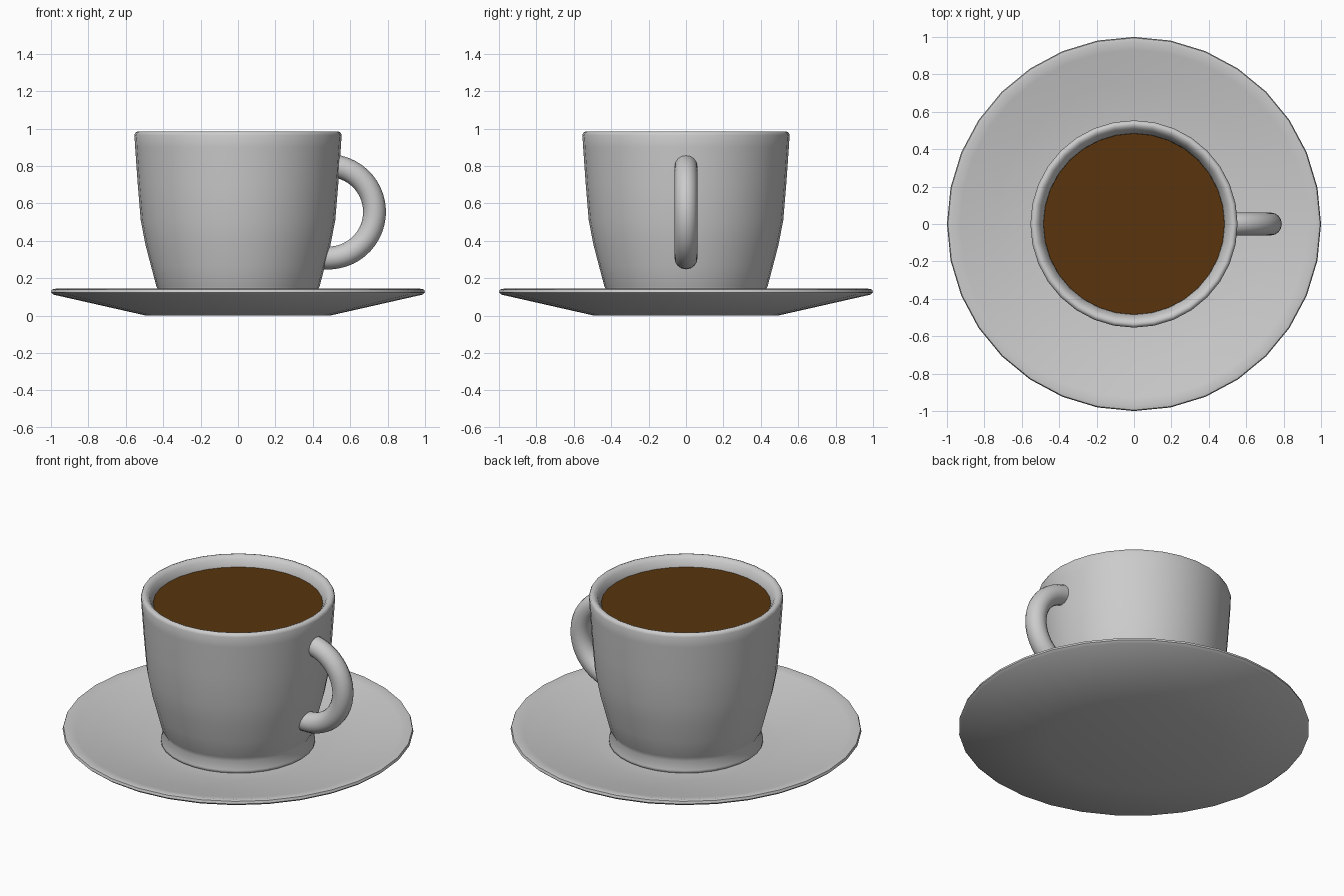
import bpy, bmesh, math

if "Cube" in bpy.data.objects:
    bpy.data.objects.remove(bpy.data.objects["Cube"])

SIDES = 32


def finish(bm, name, angle=60):
    bmesh.ops.remove_doubles(bm, verts=bm.verts, dist=1e-4)
    bmesh.ops.recalc_face_normals(bm, faces=bm.faces)
    mesh = bpy.data.meshes.new(name)
    bm.to_mesh(mesh)
    bm.free()
    obj = bpy.data.objects.new(name, mesh)
    bpy.context.collection.objects.link(obj)
    bpy.ops.object.select_all(action='DESELECT')
    obj.select_set(True)
    bpy.context.view_layer.objects.active = obj
    bpy.ops.object.shade_smooth_by_angle(angle=math.radians(angle))
    return obj


def lathe(name, profile):
    """Revolve a (radius, height) profile about the z axis."""
    bm = bmesh.new()
    verts = [bm.verts.new((r, 0, z)) for r, z in profile]
    edges = [bm.edges.new(pair) for pair in zip(verts, verts[1:])]
    bmesh.ops.spin(bm, geom=verts + edges, cent=(0, 0, 0), axis=(0, 0, 1),
                   angle=math.tau, steps=SIDES, use_duplicate=False)
    return finish(bm, name)


# Saucer: flat base, sloping dish and rounded rim
lathe("saucer", [(0, 0), (0.49, 0), (0.985, 0.112), (1.0, 0.125), (0.995, 0.14),
                 (0.975, 0.144), (0.93, 0.134), (0.75, 0.095), (0.55, 0.062),
                 (0.45, 0.055), (0, 0.055)])

# Cup: flared foot, curved wall, rounded lip and hollow inside
lathe("cup", [(0, 0.05), (0.425, 0.05), (0.44, 0.06), (0.44, 0.075),
              (0.42, 0.125), (0.436, 0.155), (0.465, 0.265), (0.495, 0.38),
              (0.52, 0.51), (0.536, 0.70), (0.55, 0.90), (0.554, 0.965),
              (0.548, 0.98), (0.535, 0.985), (0.52, 0.98), (0.505, 0.965),
              (0.485, 0.92), (0.475, 0.70), (0.45, 0.45), (0.39, 0.20),
              (0.36, 0.12), (0, 0.11)])

# Coffee surface
bm = bmesh.new()
bmesh.ops.create_circle(bm, cap_ends=True, segments=SIDES, radius=0.484)
coffee = finish(bm, "coffee")
coffee.location.z = 0.925
brown = bpy.data.materials.new("coffee_brown")
brown.diffuse_color = (0.10, 0.035, 0.004, 1)
brown.use_nodes = True
brown.node_tree.nodes["Principled BSDF"].inputs["Base Color"].default_value = brown.diffuse_color
coffee.data.materials.append(brown)

# Handle: round tube swept along a half circle, ends buried in the wall
bm = bmesh.new()
ring = bmesh.ops.create_circle(bm, cap_ends=False, segments=16, radius=0.061)["verts"]
cx, cz, bend = 0.483, 0.555, 0.247
start, end = math.radians(92), math.radians(-102)
for v in ring:
    u, w = v.co.x, v.co.y
    v.co = (cx + (bend + u) * math.cos(start), w, cz + (bend + u) * math.sin(start))
bmesh.ops.spin(bm, geom=ring + list(bm.edges), cent=(cx, 0, cz), axis=(0, 1, 0),
               angle=start - end, steps=26, use_duplicate=False)
bmesh.ops.holes_fill(bm, edges=[e for e in bm.edges if e.is_boundary], sides=0)
finish(bm, "handle")
